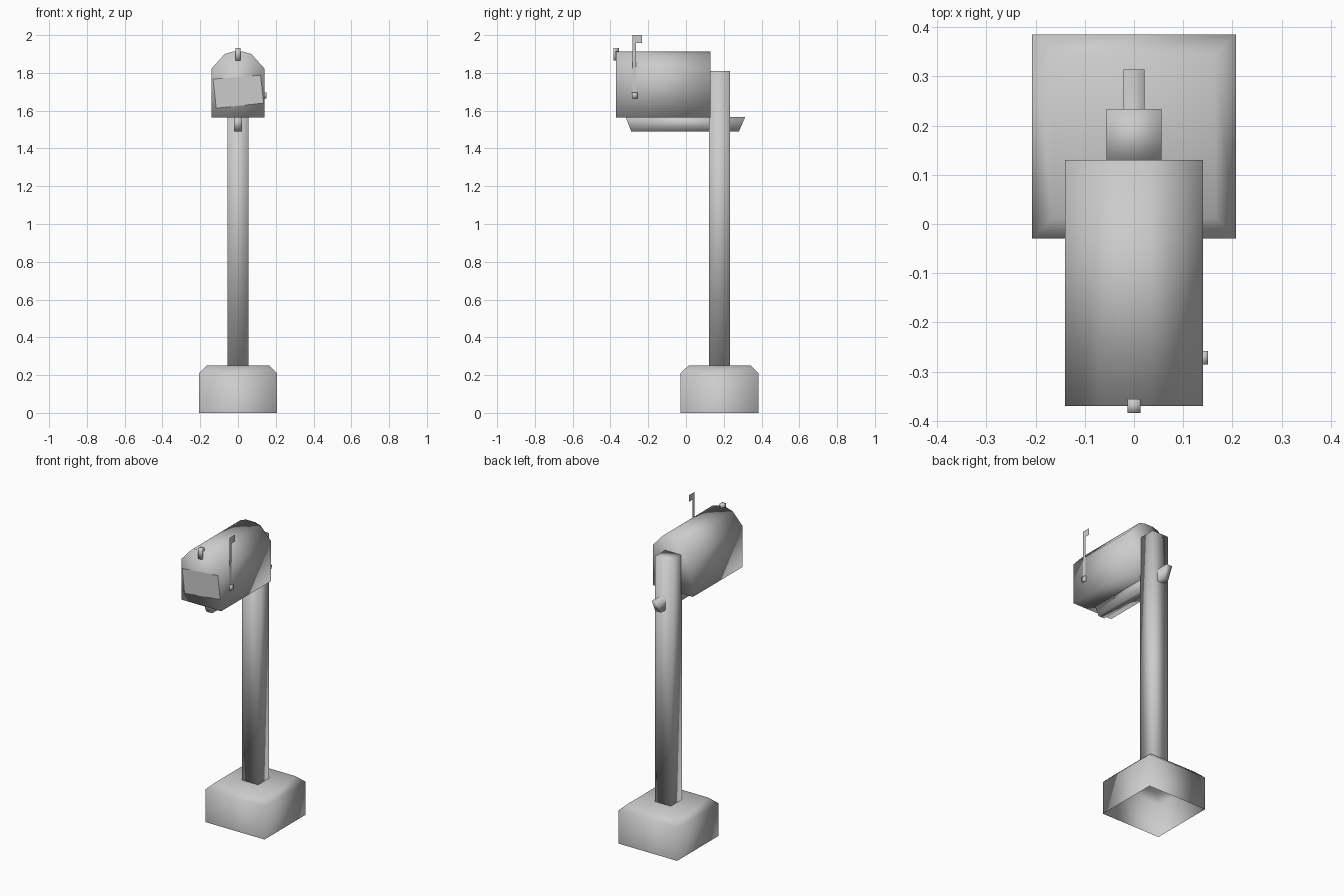
import bpy, bmesh
from mathutils import Vector

if "Cube" in bpy.data.objects:
    bpy.data.objects.remove(bpy.data.objects["Cube"])


def finish(name, bm, smooth=True):
    bmesh.ops.recalc_face_normals(bm, faces=bm.faces[:])
    me = bpy.data.meshes.new(name)
    bm.to_mesh(me)
    bm.free()
    for p in me.polygons:
        p.use_smooth = smooth
    ob = bpy.data.objects.new(name, me)
    bpy.context.collection.objects.link(ob)
    return ob


def prism(name, points, offset, smooth=True):
    """Polygon of 3D points, swept along offset."""
    bm = bmesh.new()
    face = bm.faces.new([bm.verts.new(p) for p in points])
    ext = bmesh.ops.extrude_face_region(bm, geom=[face], use_keep_orig=True)
    verts = [g for g in ext["geom"] if isinstance(g, bmesh.types.BMVert)]
    bmesh.ops.translate(bm, verts=verts, vec=Vector(offset))
    return finish(name, bm, smooth)


def box(name, x0, x1, y0, y1, z0, z1):
    return prism(name, [(x0, y0, z0), (x1, y0, z0), (x1, y1, z0), (x0, y1, z0)],
                 (0, 0, z1 - z0))


def sheet(name, points):
    bm = bmesh.new()
    bm.faces.new([bm.verts.new(p) for p in points])
    return finish(name, bm, False)


CY = 0.178  # centre of post and base in y

# Base block: open underneath, sloped shoulder around the top
bm = bmesh.new()
rings = []
for half, z in ((0.207, 0), (0.207, 0.21), (0.165, 0.25)):
    rings.append([bm.verts.new((sx * half, CY + sy * half, z))
                  for sx, sy in ((-1, -1), (1, -1), (1, 1), (-1, 1))])
for a, b in zip(rings, rings[1:]):
    for i in range(4):
        j = (i + 1) % 4
        bm.faces.new((a[i], a[j], b[j], b[i]))
bm.faces.new(rings[-1])
finish("base", bm)

# Post
box("post", -0.056, 0.056, CY - 0.056, CY + 0.056, 0.25, 1.81)

# Support beam with slanted ends, running through the post
beam = [(-0.32, 1.567), (-0.29, 1.49), (0.28, 1.49), (0.314, 1.567)]
prism("support_beam", [(-0.021, y, z) for y, z in beam], (0.042, 0, 0))

# Mailbox body: faceted arch swept front to back
half = [(0.14, 1.565), (0.14, 1.823), (0.07, 1.9), (0.03, 1.912)]
arch = half + [(-x, z) for x, z in reversed(half)]
prism("mailbox_body", [(x, -0.37, z) for x, z in arch], (0, 0.5, 0))

# Crooked panel on the front
panel = [(-0.132, 1.767), (0.119, 1.788), (0.136, 1.64), (-0.115, 1.613)]
sheet("front_panel", [(x, -0.373, z) for x, z in panel])

# Door latch: small hook over the top front edge
hook = [(-0.384, 1.931), (-0.356, 1.931), (-0.356, 1.905),
        (-0.37, 1.905), (-0.37, 1.865), (-0.384, 1.865)]
prism("door_latch", [(-0.0135, y, z) for y, z in hook], (0.027, 0, 0))

# Signal flag (thin sheet) and its pivot on the right side
flag = [(-0.284, 1.68), (-0.264, 1.68), (-0.264, 1.957),
        (-0.232, 1.957), (-0.232, 2.0), (-0.284, 2.0)]
sheet("signal_flag", [(0.1405, y, z) for y, z in flag])
box("flag_pivot", 0.135, 0.15, -0.286, -0.258, 1.665, 1.695)
